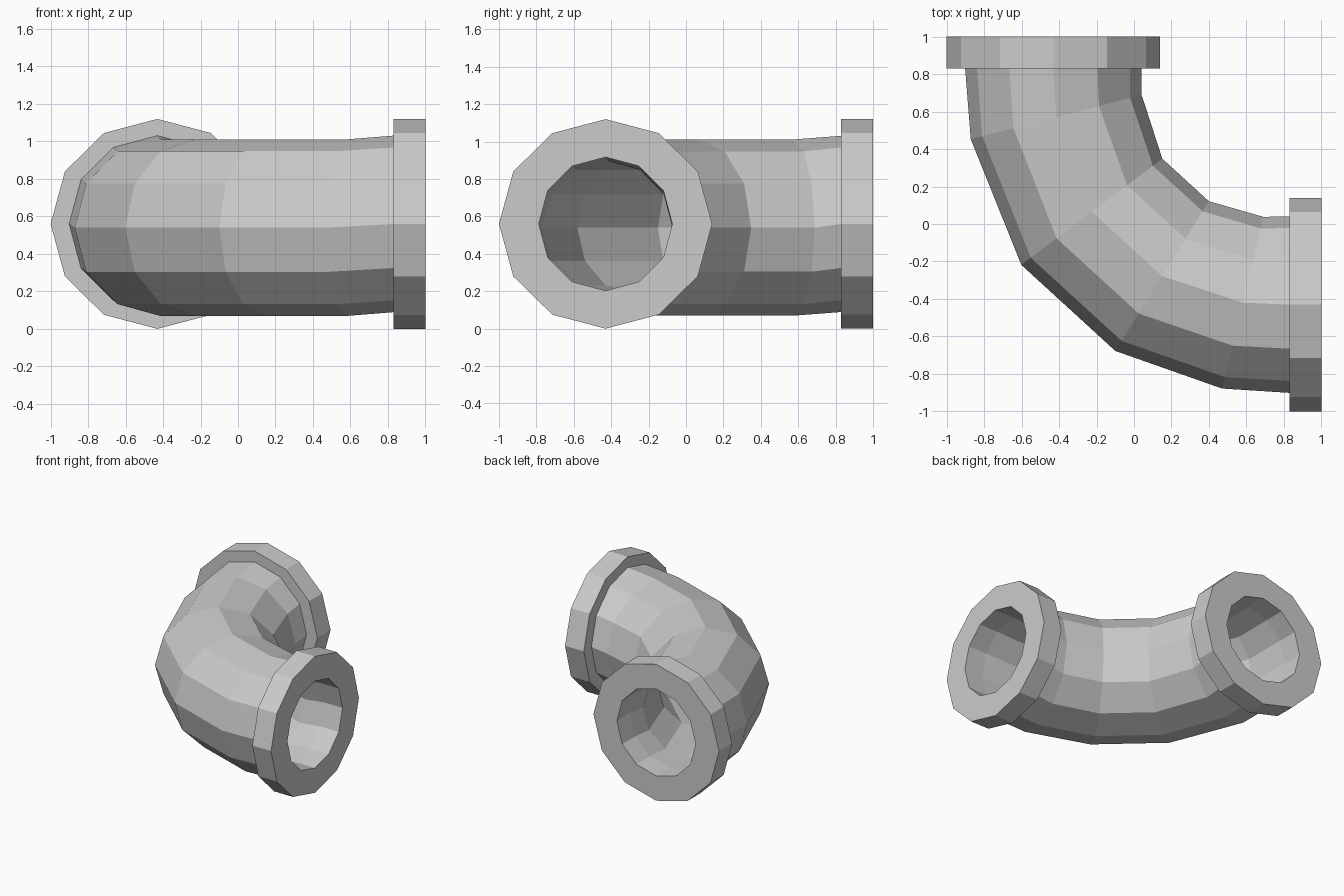
import bpy, bmesh
from math import sin, cos, pi, radians
from mathutils import Vector

if "Cube" in bpy.data.objects:
    bpy.data.objects.remove(bpy.data.objects["Cube"])

SIDES = 12
FLANGE_R, PIPE_R, BORE_R = 0.563, 0.471, 0.357

# Stations along the bend: centre x, y, z and turn angle of the cross-section
END_A, NECK_A = (1.0, -0.43, 0.56, 0), (0.83, -0.43, 0.56, 0)
END_B, NECK_B = (-0.43, 1.0, 0.56, 90), (-0.43, 0.83, 0.56, 90)
BEND = [(0.58, -0.42, 0.54, 13.5), (0.15, -0.278, 0.54, 32),
        (-0.225, 0.065, 0.54, 53), (-0.415, 0.57, 0.54, 75.5)]


def ring(bm, station, radius):
    x, y, z, turn = station
    t = radians(turn)
    side, up = Vector((sin(t), cos(t), 0)), Vector((0, 0, 1))
    wide = 0.57 / 0.56 if radius == FLANGE_R else 1.0
    r_up = 0.56 if radius == FLANGE_R else radius
    verts = []
    for i in range(SIDES):
        a = 2 * pi * i / SIDES
        p = Vector((x, y, z)) + side * (r_up * wide * cos(a)) + up * (r_up * sin(a))
        verts.append(bm.verts.new(p))
    return verts


# Closed loop of cross-sections: flange, outer wall, flange, then back through the bore
sections = [(END_A, FLANGE_R), (NECK_A, FLANGE_R), (NECK_A, PIPE_R)]
sections += [(s, PIPE_R) for s in BEND]
sections += [(NECK_B, PIPE_R), (NECK_B, FLANGE_R), (END_B, FLANGE_R)]
sections += [(s, BORE_R) for s in [END_B, NECK_B] + BEND[::-1] + [NECK_A, END_A]]

bm = bmesh.new()
rings = [ring(bm, s, r) for s, r in sections]
for k, a in enumerate(rings):
    b = rings[(k + 1) % len(rings)]
    for i in range(SIDES):
        j = (i + 1) % SIDES
        bm.faces.new((a[i], a[j], b[j], b[i]))
bmesh.ops.recalc_face_normals(bm, faces=bm.faces)

mesh = bpy.data.meshes.new("flanged_pipe_elbow")
bm.to_mesh(mesh)
bm.free()
obj = bpy.data.objects.new("flanged_pipe_elbow", mesh)
bpy.context.collection.objects.link(obj)
